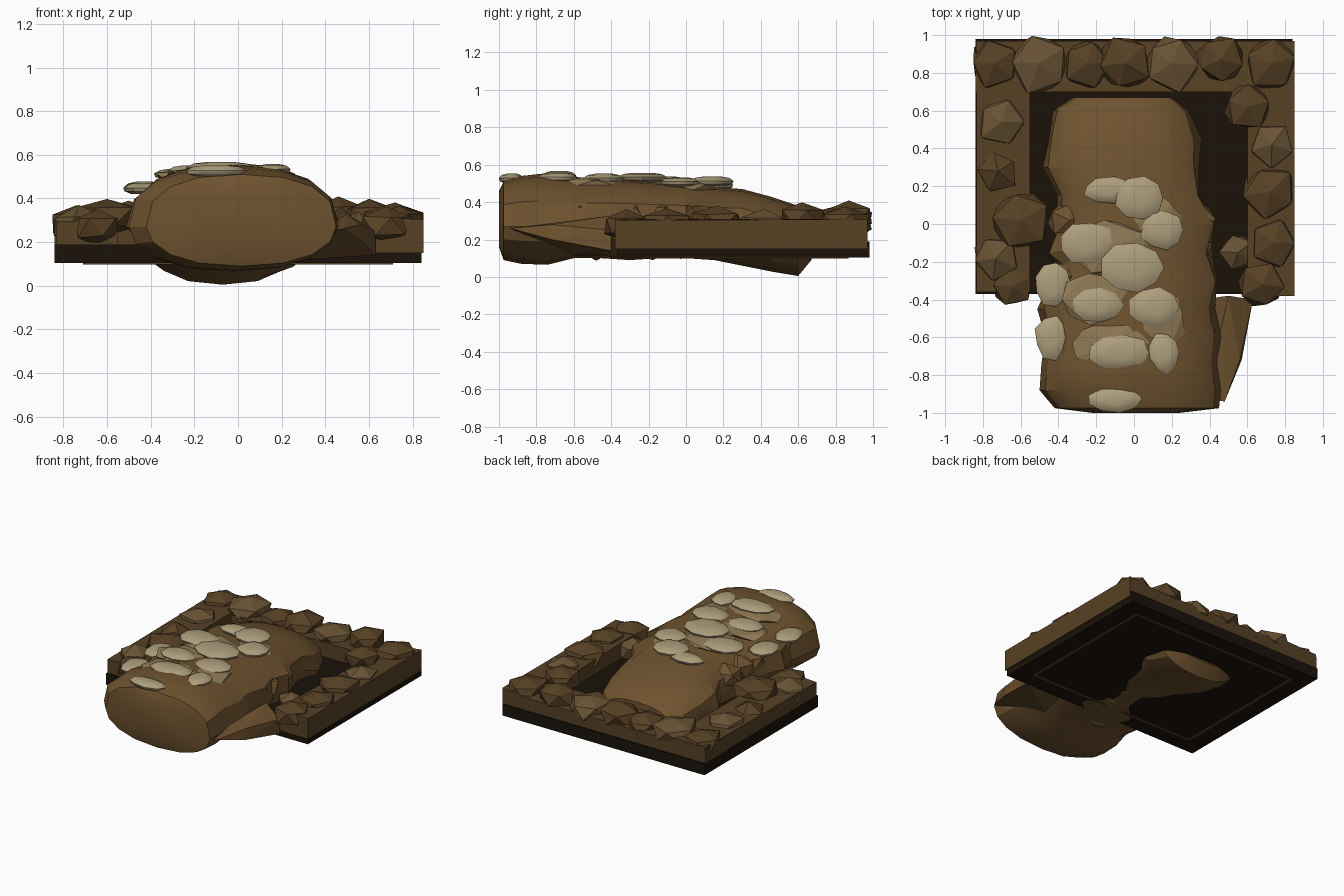
import bpy, bmesh, math, random
from mathutils import Vector

if "Cube" in bpy.data.objects:
    bpy.data.objects.remove(bpy.data.objects["Cube"])
random.seed(4)

def mat(name, c):
    m = bpy.data.materials.new(name)
    m.diffuse_color = (*c, 1)
    m.use_nodes = True
    m.node_tree.nodes["Principled BSDF"].inputs["Base Color"].default_value = m.diffuse_color
    return m

BLACK = mat("dark_soil", (.010, .006, .003))
DARK = mat("dark_rock", (.095, .052, .018))
MID = mat("rock", (.14, .085, .035))
DIRT = mat("dirt", (.155, .085, .028))
TAN = mat("tan_earth", (.27, .19, .09))
PALE = mat("pale_stone", (.42, .34, .20))

def finish(bm, name, m, angle=None):
    bmesh.ops.recalc_face_normals(bm, faces=bm.faces)
    me = bpy.data.meshes.new(name)
    bm.to_mesh(me)
    bm.free()
    ob = bpy.data.objects.new(name, me)
    bpy.context.collection.objects.link(ob)
    me.materials.append(m)
    if angle:
        bpy.ops.object.select_all(action='DESELECT')
        ob.select_set(True)
        bpy.context.view_layer.objects.active = ob
        bpy.ops.object.shade_smooth_by_angle(angle=math.radians(angle))
    return ob

def box(name, lo, hi, m, jitter=0):
    bm = bmesh.new()
    bmesh.ops.create_cube(bm, size=1)
    for v in bm.verts:
        v.co = Vector([(lo[i] + hi[i]) / 2 + v.co[i] * (hi[i] - lo[i]) for i in range(3)])
        if v.co.z > (lo[2] + hi[2]) / 2:
            v.co.z += random.uniform(-jitter, jitter)
    return finish(bm, name, m)

def hull(name, pts, m):
    bm = bmesh.new()
    for p in pts:
        bm.verts.new(p)
    bmesh.ops.convex_hull(bm, input=bm.verts)
    return finish(bm, name, m)

def rock(name, c, r, m):
    # faceted boulder kept inside the base outline
    bm = bmesh.new()
    bmesh.ops.create_icosphere(bm, subdivisions=1, radius=1)
    a = random.uniform(0, 6)
    for v in bm.verts:
        x, y, z = v.co * random.uniform(.9, 1.12)
        p = Vector((c[0] + r[0] * (x * math.cos(a) - y * math.sin(a)),
                    c[1] + r[1] * (x * math.sin(a) + y * math.cos(a)), c[2] + r[2] * z))
        p.x = max(-.85, min(.85, p.x))
        p.y = min(1, p.y)
        v.co = p
    bmesh.ops.convex_hull(bm, input=bm.verts)
    return finish(bm, name, m)

# base slab with a shallow frame underneath
box("base_slab", (-.84, -.37, .105), (.84, .98, .19), BLACK)
for s in (-1, 1):
    box("under_frame_side", (s * .70 - .01, -.24, .098), (s * .70 + .01, .86, .12), DARK)
    box("under_frame_end", (-.70, .31 + s * .55 - .01, .098), (.70, .31 + s * .55 + .01, .12), DARK)

# earth banks on three sides
box("left_bank", (-.835, -.36, .17), (-.55, .97, .30), DARK, .02)
box("right_bank", (.60, -.38, .15), (.85, .97, .30), DARK, .02)
box("back_bank", (-.84, .70, .17), (.84, .97, .30), DARK, .02)

# boulders around the rim: x, y, radius, top height
rim = [(-.74, .85, .14, .37), (-.50, .85, .17, .39), (-.25, .85, .14, .37), (-.05, .85, .15, .39),
       (.20, .85, .16, .38), (.46, .87, .14, .41), (.73, .85, .15, .38),
       (-.70, .54, .14, .37), (-.72, .28, .12, .35), (-.60, .02, .16, .40), (-.73, -.18, .13, .36),
       (-.64, -.33, .11, .35), (.60, .62, .13, .40), (.73, .42, .13, .36), (.72, .17, .15, .38),
       (.74, -.10, .14, .37), (.55, -.15, .10, .33), (.68, -.32, .13, .36)]
for i, (x, y, r, t) in enumerate(rim):
    rock("rim_boulder", (x, y, t - .085), (r, r, .09), MID if i % 3 == 1 else DARK)

# central mound lofted along y: y, left, right, top, bottom
st = [(-1.0, -.22, .24, .46, .16), (-.975, -.42, .45, .51, .09), (-.88, -.50, .46, .54, .07),
      (-.74, -.49, .44, .555, .065), (-.60, -.47, .47, .53, .10), (-.45, -.50, .44, .53, .10),
      (-.30, -.45, .46, .52, .09), (-.15, -.42, .40, .51, .10), (0, -.43, .44, .50, .10),
      (.15, -.42, .36, .48, .09), (.30, -.48, .34, .47, .06), (.45, -.47, .35, .43, .03),
      (.60, -.43, .29, .38, .005), (.67, -.32, .20, .33, .09)]
N = 16
bm = bmesh.new()
rings = []
for k, (y, l, r, t, b) in enumerate(st):
    ring = []
    for i in range(N):
        a = 2 * math.pi * i / N
        c, s = math.cos(a), math.sin(a)
        j = random.uniform(.95, 1.03) if 3 < k < 12 else 1
        mid = .27 if k < 11 else .22
        x = (l + r) / 2 + (r - l) / 2 * math.copysign(abs(c) ** .85, c) * j
        z = mid + ((t - mid) * s ** .75 if s > 1e-6 else -(mid - b) * abs(s) ** 1.0)
        ring.append(bm.verts.new((x, y, z)))
    rings.append(ring)
for A, B in zip(rings, rings[1:]):
    for i in range(N):
        bm.faces.new((A[i], A[(i + 1) % N], B[(i + 1) % N], B[i]))
bm.faces.new(rings[0])
bm.faces.new(rings[-1])
finish(bm, "earth_mound", DIRT, 25)

# broken wedge of earth on the front right flank
hull("flank_wedge", [(.38, -.92, .25), (.48, -.94, .26), (.57, -.72, .20), (.56, -.72, .28),
                     (.63, -.40, .14), (.63, -.40, .25), (.50, -.38, .33), (.35, -.40, .12),
                     (.30, -.60, .12)], DIRT)
# ragged ledges along both flanks
for i in range(5):
    y = -.58 + .15 * i
    rock("right_ledge", (.30, y, .33), (.14, .11, .10), DIRT)
    rock("left_ledge", (-.34, y, .36), (.12, .11, .09), DIRT)
    rock("lower_ledge", (random.uniform(-.15, .15), y + .1, .17), (.22, .10, .08), DIRT)

# tan trodden earth between the stones
for x, y, rx, ry, z in [(-.12, -.65, .26, .15, .515), (-.18, -.40, .22, .16, .505), (.12, -.50, .17, .18, .505),
                        (-.12, -.12, .24, .16, .495), (.10, .02, .16, .16, .48)]:
    rock("trodden_earth", (x, y, z), (rx, ry, .03), TAN)

# flat paving stones: x, y, half width, half depth, height
stones = [(-.13, .18, .14, .07, .49), (.03, .14, .14, .12, .51), (-.25, -.10, .16, .12, .51),
          (.15, -.03, .12, .11, .505), (-.01, -.23, .18, .14, .53), (-.43, -.32, .10, .12, .45),
          (-.20, -.43, .14, .10, .525), (.11, -.44, .14, .11, .525), (-.43, -.60, .10, .13, .445),
          (-.08, -.68, .17, .10, .54), (.16, -.68, .09, .11, .53), (-.10, -.93, .15, .07, .525)]
for x, y, rx, ry, z in stones:
    bm = bmesh.new()
    n = 9
    loops = []
    rad = [random.uniform(.88, 1.04) for _ in range(n)]
    for f, h in ((.6, -.025), (.95, -.012), (1, .004), (.78, .02), (.4, .027)):
        loops.append([bm.verts.new((x + rx * f * rad[i] * math.cos(6.2832 * i / n),
                                    y + ry * f * rad[i] * math.sin(6.2832 * i / n), z + h))
                      for i in range(n)])
    for A, B in zip(loops, loops[1:]):
        for i in range(n):
            bm.faces.new((A[i], A[(i + 1) % n], B[(i + 1) % n], B[i]))
    bm.faces.new(loops[0])
    bm.faces.new(loops[-1])
    finish(bm, "paving_stone", PALE, 50)
